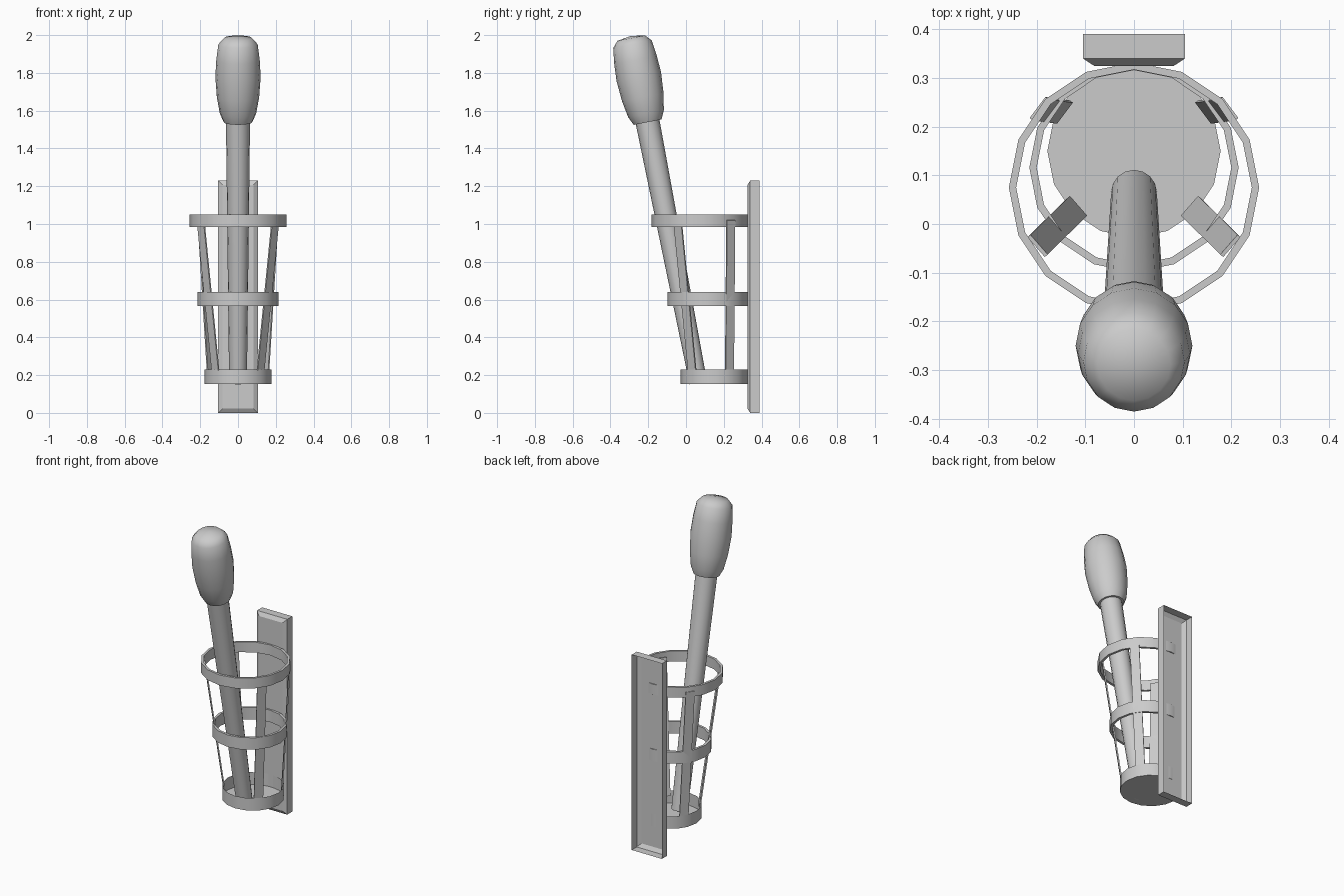
import bpy, bmesh, math
from mathutils import Vector, Matrix

cube = bpy.data.objects.get("Cube")
if cube:
    bpy.data.objects.remove(cube, do_unlink=True)

grey = bpy.data.materials.new("plain grey")
grey.use_nodes = True
COLOUR = (0.6, 0.6, 0.6, 1)
grey.diffuse_color = COLOUR
grey.node_tree.nodes["Principled BSDF"].inputs["Base Color"].default_value = COLOUR


def finish(name, bm, smooth=None):
    """Turn a bmesh into a named object, optionally smooth below an angle."""
    bmesh.ops.remove_doubles(bm, verts=bm.verts, dist=0.0001)
    bmesh.ops.recalc_face_normals(bm, faces=bm.faces)
    mesh = bpy.data.meshes.new(name)
    bm.to_mesh(mesh)
    bm.free()
    mesh.materials.append(grey)
    obj = bpy.data.objects.new(name, mesh)
    bpy.context.collection.objects.link(obj)
    if smooth:
        bpy.ops.object.select_all(action='DESELECT')
        obj.select_set(True)
        bpy.context.view_layer.objects.active = obj
        bpy.ops.object.shade_smooth_by_angle(angle=math.radians(smooth))
    return obj


def lathe(name, profile, matrix, closed=False, smooth=40, sides=16):
    """Spin (radius, height) points around local z."""
    bm = bmesh.new()
    verts = [bm.verts.new((r, 0, h)) for r, h in profile]
    pairs = list(zip(verts, verts[1:]))
    if closed:
        pairs.append((verts[-1], verts[0]))
    edges = [bm.edges.new(p) for p in pairs]
    bmesh.ops.spin(bm, geom=verts + edges, cent=(0, 0, 0), axis=(0, 0, 1),
                   angle=math.tau, steps=sides)
    bm.transform(matrix)
    return finish(name, bm, smooth)


# Wall plate: an open-backed shell with a chamfered front
bm = bmesh.new()
loops = []
for y, inset in ((0.39, 0), (0.34, 0), (0.325, 0.023)):
    x, low, high = 0.105 - inset, inset, 1.23 - inset
    loops.append([bm.verts.new((px, y, pz)) for px, pz in
                  ((-x, low), (x, low), (x, high), (-x, high))])
for a, b in zip(loops, loops[1:]):
    for i in range(4):
        j = (i + 1) % 4
        bm.faces.new((a[i], a[j], b[j], b[i]))
bm.faces.new(loops[-1])
finish("wall_plate", bm)

# Basket hoops, all touching the wall plate at the back
for name, r, y, low, high in (("upper_hoop", 0.257, 0.075, 0.985, 1.05),
                              ("middle_hoop", 0.215, 0.116, 0.565, 0.64)):
    lathe(name, [(r, low), (r, high), (r - 0.015, high), (r - 0.015, low)],
          Matrix.Translation((0, y, 0)), closed=True)

# Bottom cup with a flat floor
lathe("bottom_cup", [(0, 0.152), (0.178, 0.152), (0.178, 0.23)],
      Matrix.Translation((0, 0.15, 0)))


def slat(name, bottom, top, across):
    """Thin flat bar between two points, with its width along across."""
    bottom, top = Vector(bottom), Vector(top)
    across = Vector(across).normalized()
    thick = across.cross(top - bottom).normalized() * 0.004
    bm = bmesh.new()
    for end in (bottom, top):
        for w in (-0.027, 0.027):
            for t in (-1, 1):
                bm.verts.new(end + across * w + thick * t)
    bmesh.ops.convex_hull(bm, input=bm.verts)
    finish(name, bm)


# Four slats joining the cup and hoops
for side, s in (("left", 1), ("right", -1)):
    slat("front_slat_" + side, (s * 0.117, 0.035, 0.2), (s * 0.198, -0.045, 1.02),
         (s * 0.7, 0.8, 0))
    slat("back_slat_" + side, (s * 0.145, 0.23, 0.2), (s * 0.195, 0.237, 1.02),
         (s * -0.6, 0.8, 0))

# Leaning torch: tapered handle and rounded head
lean = Matrix.Translation((0, 0.065, 0.16)) @ Matrix.Rotation(math.radians(11), 4, 'X')
lathe("torch_handle", [(0, 0), (0.047, 0), (0.064, 1.43), (0, 1.43)], lean)
lathe("torch_head", [(0, 1.405), (0.075, 1.405), (0.096, 1.45), (0.112, 1.54),
                     (0.12, 1.65), (0.115, 1.74), (0.104, 1.825),
                     (0.075, 1.858), (0, 1.87)], lean, smooth=60)
